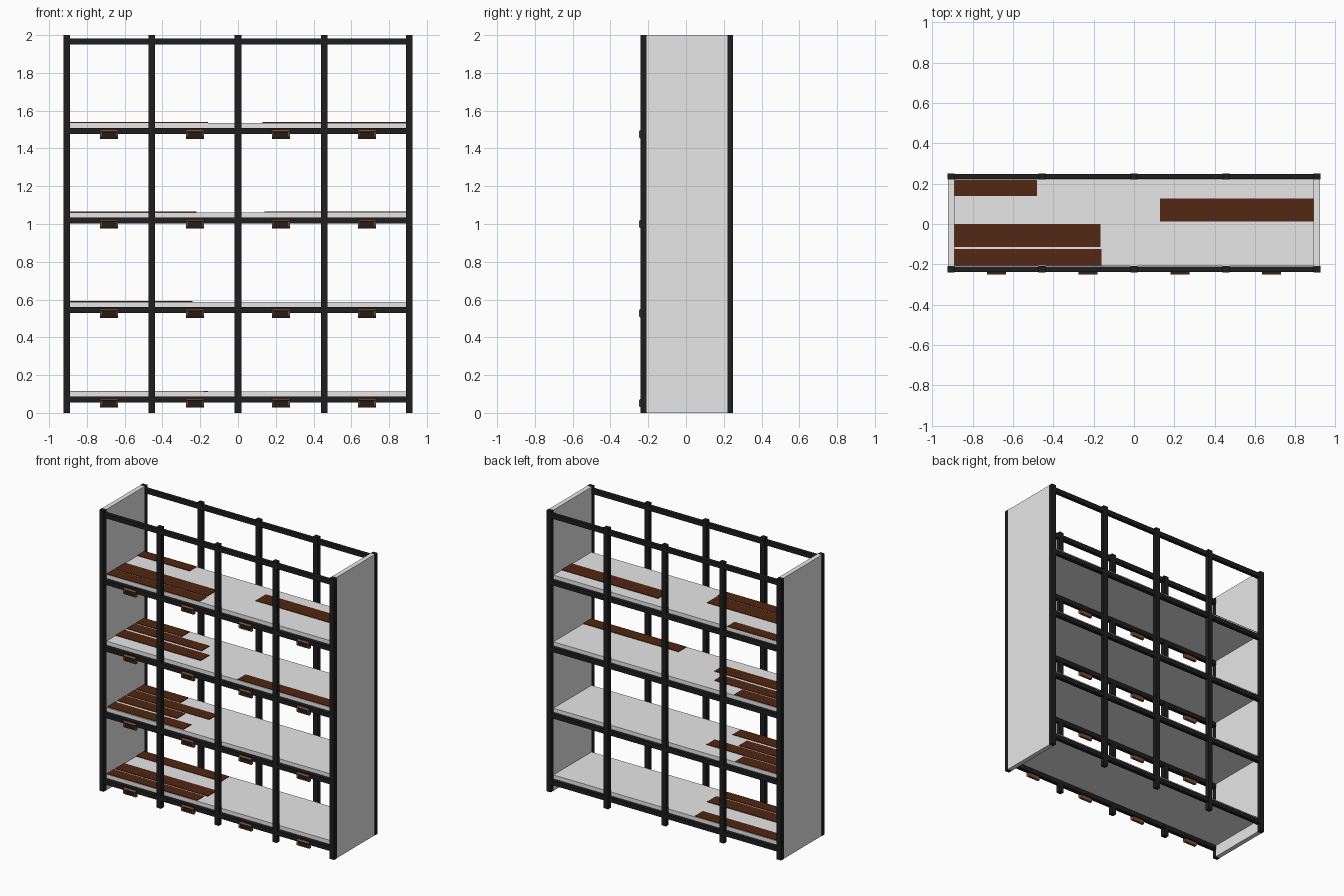
import bpy
import bmesh

if "Cube" in bpy.data.objects:
    bpy.data.objects.remove(bpy.data.objects["Cube"])


def material(name, colour, rough=0.6):
    m = bpy.data.materials.new(name)
    m.use_nodes = True
    m.diffuse_color = (*colour, 1)
    shader = m.node_tree.nodes["Principled BSDF"]
    shader.inputs["Base Color"].default_value = (*colour, 1)
    shader.inputs["Roughness"].default_value = rough
    return m


BLACK = material("black_metal", (0.013, 0.013, 0.014))
GREY = material("light_grey_panel", (0.8, 0.8, 0.8))
WOOD = material("dark_wood", (0.085, 0.02, 0.006))
COPPER = material("copper_brown", (0.2, 0.075, 0.03))


def finish(name, bm, mat):
    bmesh.ops.recalc_face_normals(bm, faces=bm.faces)
    mesh = bpy.data.meshes.new(name)
    bm.to_mesh(mesh)
    bm.free()
    mesh.materials.append(mat)
    obj = bpy.data.objects.new(name, mesh)
    bpy.context.collection.objects.link(obj)
    return obj


def box(name, x, y, z, mat):
    """Box from (min, max) spans."""
    bm = bmesh.new()
    bmesh.ops.create_cube(bm, size=1)
    for v in bm.verts:
        for i, (lo, hi) in enumerate((x, y, z)):
            v.co[i] = lo if v.co[i] < 0 else hi
    return finish(name, bm, mat)


def label_holder(name, cx, cz):
    """Chamfered frame with a recessed dark card in its front face."""
    bm = bmesh.new()
    profile = [(-0.222, -0.024), (-0.24, -0.024), (-0.25, -0.015),
               (-0.25, 0.015), (-0.24, 0.024), (-0.222, 0.024)]
    face = bm.faces.new([bm.verts.new((cx - 0.047, y, cz + z)) for y, z in profile])
    extruded = bmesh.ops.extrude_face_region(bm, geom=[face])["geom"]
    bmesh.ops.translate(bm, vec=(0.094, 0, 0),
                        verts=[g for g in extruded if isinstance(g, bmesh.types.BMVert)])
    bmesh.ops.recalc_face_normals(bm, faces=bm.faces)
    front = min(bm.faces, key=lambda f: f.calc_center_median().y)
    bmesh.ops.inset_region(bm, faces=[front], thickness=0.004)
    front.material_index = 1
    for v in front.verts:
        v.co.x = cx + (v.co.x - cx) * 0.87
        v.co.y += 0.003
    obj = finish(name, bm, COPPER)
    obj.data.materials.append(BLACK)


HALF = 0.925
INNER = 0.89
FRONT = (-0.24, -0.208)
BACK = (0.22, 0.25)
LEVELS = [0.07, 0.545, 1.018, 1.493]
POSTS = [-0.9075, -0.456, 0, 0.456, 0.9075]

# Upright posts and horizontal rails, front and back
for side, span in (("front", FRONT), ("back", BACK)):
    for i, x in enumerate(POSTS):
        box(f"{side}_post_{i + 1}", (x - 0.0175, x + 0.0175), span, (0, 2), BLACK)
    inset = (span[0] + 0.002, span[1] - 0.002)
    for i, z in enumerate(LEVELS + [1.967]):
        box(f"{side}_rail_{i + 1}", (-INNER, INNER), inset, (z - 0.016, z + 0.016), BLACK)

# Side panels
for name, s in (("left", 1), ("right", -1)):
    x = sorted((s * INNER, s * (HALF - 0.002)))
    box(f"{name}_side_panel", x, (FRONT[1], BACK[0]), (0, 2), GREY)

# Shelves, each with label holders along its front rail
for i, z in enumerate(LEVELS):
    box(f"shelf_{i + 1}", (-INNER, INNER), (FRONT[1], BACK[0]), (z + 0.014, z + 0.043), GREY)
    for j in range(4):
        label_holder(f"label_holder_{i + 1}_{j + 1}", (j - 1.5) * 0.455, z - 0.018)

# Loose boards on each shelf: x span, centre y, width
L, R = -INNER, INNER
BOARDS = [
    [(L, -0.22, 0.17, 0.09), (L, -0.16, -0.06, 0.1), (L, -0.18, -0.165, 0.08)],
    [(L, -0.54, 0.17, 0.09), (L, -0.24, 0.065, 0.09),
     (L, -0.42, -0.04, 0.09), (L, -0.29, -0.155, 0.09)],
    [(L, -0.53, 0.17, 0.09), (L, -0.3, 0.065, 0.09),
     (L, -0.22, -0.055, 0.1), (0.14, R, -0.16, 0.09)],
    [(L, -0.48, 0.18, 0.08), (L, -0.165, -0.057, 0.115),
     (L, -0.16, -0.165, 0.08), (0.13, R, 0.07, 0.115)],
]
for i, (z, row) in enumerate(zip(LEVELS, BOARDS)):
    for j, (x0, x1, y, w) in enumerate(row):
        box(f"board_{i + 1}_{j + 1}", (x0, x1), (y - w / 2, y + w / 2),
            (z + 0.04, z + 0.047), WOOD)
